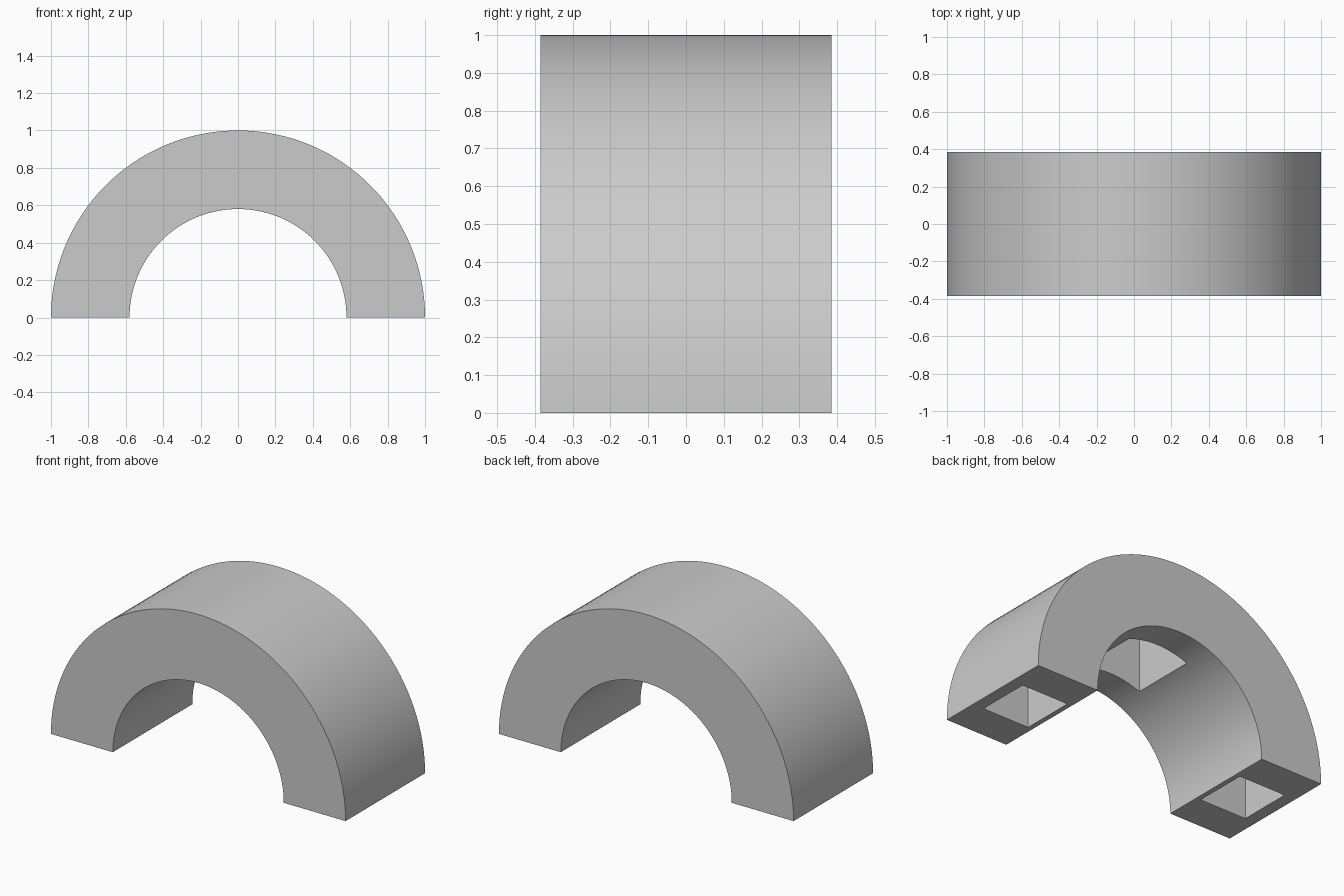
import bpy
import bmesh
import math

default = bpy.data.objects.get("Cube")
if default:
    bpy.data.objects.remove(default, do_unlink=True)

OUTER, INNER, DEPTH, SEGMENTS = 1.0, 0.58, 0.77, 64

grey = bpy.data.materials.new("plain grey")
grey.use_nodes = True
colour = (0.6, 0.6, 0.6, 1.0)
grey.diffuse_color = colour
grey.node_tree.nodes["Principled BSDF"].inputs["Base Color"].default_value = colour


def half_circle(radius):
    angles = [math.pi * i / SEGMENTS for i in range(SEGMENTS + 1)]
    return [(radius * math.cos(a), radius * math.sin(a)) for a in angles]


def make_arch():
    """Half ring profile extruded from front to back."""
    bm = bmesh.new()
    outline = half_circle(OUTER) + half_circle(INNER)[::-1]
    face = bm.faces.new([bm.verts.new((x, -DEPTH / 2, z)) for x, z in outline])
    result = bmesh.ops.extrude_face_region(bm, geom=[face])
    moved = [v for v in result["geom"] if isinstance(v, bmesh.types.BMVert)]
    bmesh.ops.translate(bm, verts=moved, vec=(0, DEPTH, 0))
    bmesh.ops.recalc_face_normals(bm, faces=bm.faces)
    mesh = bpy.data.meshes.new("arch")
    bm.to_mesh(mesh)
    bm.free()
    mesh.materials.append(grey)
    obj = bpy.data.objects.new("arch", mesh)
    bpy.context.collection.objects.link(obj)
    return obj


def cut_pocket(obj, x, width, length, bottom, top):
    """Cut a square blind pocket that opens downwards."""
    bpy.ops.mesh.primitive_cube_add(size=1, location=(x, 0, (bottom + top) / 2))
    cutter = bpy.context.object
    cutter.name = "pocket_cutter"
    cutter.scale = (width, length, top - bottom)
    cutter.hide_render = True
    cutter.data.materials.append(grey)
    bpy.context.view_layer.objects.active = obj
    mod = obj.modifiers.new("pocket", 'BOOLEAN')
    mod.operation = 'DIFFERENCE'
    mod.solver = 'EXACT'
    mod.object = cutter
    bpy.ops.object.modifier_apply(modifier=mod.name)
    bpy.data.objects.remove(cutter, do_unlink=True)


arch = make_arch()

# Pockets in both feet, and a larger one under the crown
for side in (-1, 1):
    cut_pocket(arch, side * 0.768, 0.315, 0.33, -0.1, 0.32)
cut_pocket(arch, 0, 0.41, 0.4, 0.3, 0.9)

# Smooth curved walls, crisp edges
bpy.ops.object.select_all(action='DESELECT')
arch.select_set(True)
bpy.context.view_layer.objects.active = arch
bpy.ops.object.shade_smooth_by_angle(angle=math.radians(30))
